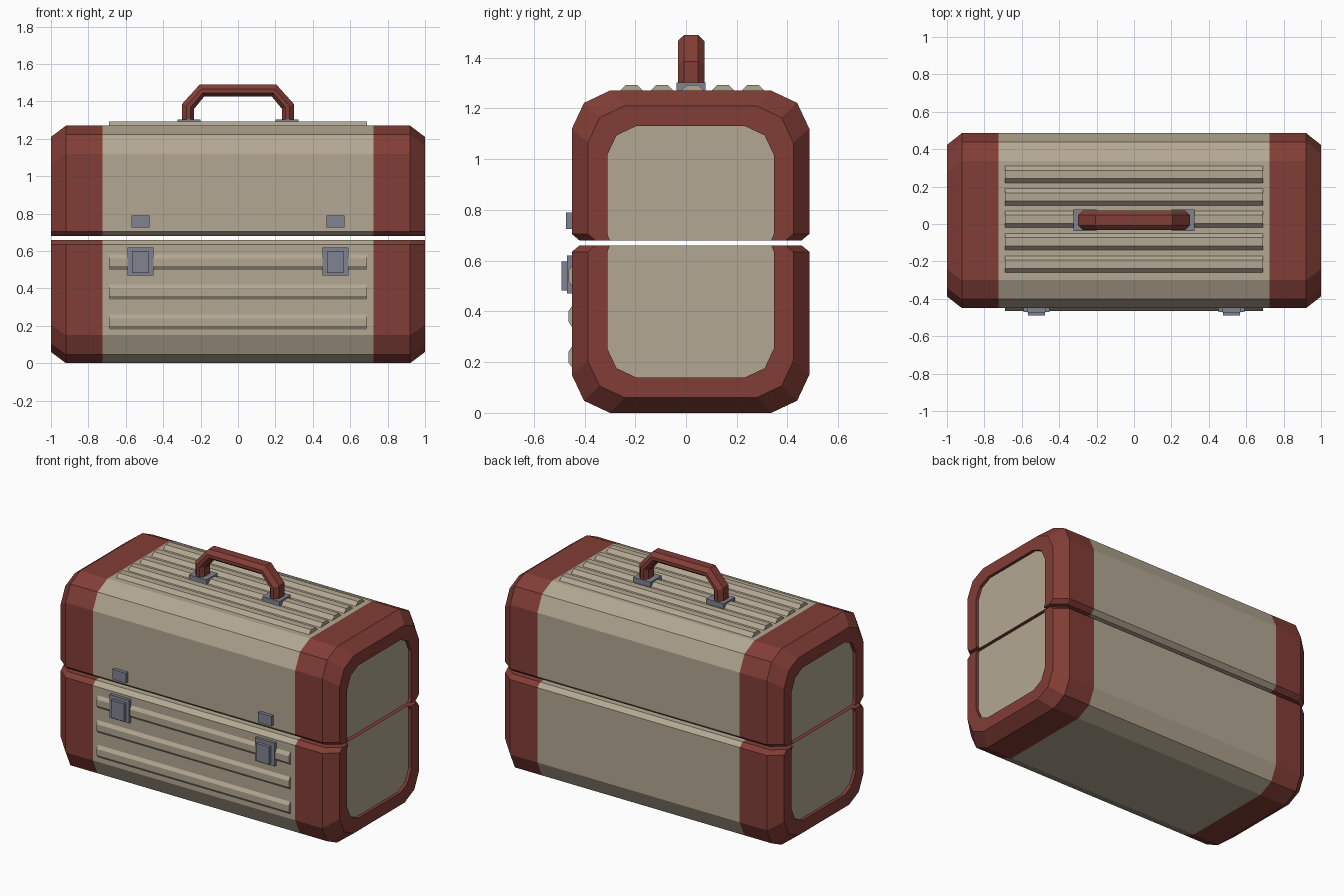
import bpy, bmesh

if "Cube" in bpy.data.objects:
    bpy.data.objects.remove(bpy.data.objects["Cube"])


def material(name, rgb):
    m = bpy.data.materials.new(name)
    m.use_nodes = True
    m.diffuse_color = (*rgb, 1)
    m.node_tree.nodes["Principled BSDF"].inputs["Base Color"].default_value = (*rgb, 1)
    return m


TAN = material("tan canvas", (0.45, 0.39, 0.29))
RED = material("red leather", (0.225, 0.047, 0.037))
STEEL = material("grey steel", (0.215, 0.23, 0.28))

MID_Y = 0.018      # centre of the body, front to back
FRONT = -0.45
TOP = 1.27


def finish(bm, name, *mats):
    bmesh.ops.recalc_face_normals(bm, faces=bm.faces[:])
    mesh = bpy.data.meshes.new(name)
    bm.to_mesh(mesh)
    bm.free()
    for m in mats:
        mesh.materials.append(m)
    ob = bpy.data.objects.new(name, mesh)
    bpy.context.collection.objects.link(ob)
    return ob


def loft(name, rings, mat):
    """Skin closed rings of points and cap both ends."""
    bm = bmesh.new()
    rows = [[bm.verts.new(p) for p in r] for r in rings]
    n = len(rows[0])
    for a, b in zip(rows, rows[1:]):
        for i in range(n):
            j = (i + 1) % n
            bm.faces.new((a[i], a[j], b[j], b[i]))
    bm.faces.new(rows[0])
    bm.faces.new(rows[-1])
    return finish(bm, name, mat)


def box(name, x, y, z, mat):
    return loft(name, [[(i, y[0], z[0]), (i, y[1], z[0]), (i, y[1], z[1]), (i, y[0], z[1])]
                       for i in x], mat)


def half_profile(half_width, far, gap, corner, lip):
    """Open section: front lip, rounded far side, back lip."""
    s = 1 if far > gap else -1
    big, small = corner, corner * 0.32
    side = [(half_width - lip, gap), (half_width, gap + s * 0.025),
            (half_width, far - s * big), (half_width - small, far - s * small),
            (half_width - big, far)]
    return [(MID_Y - w, z) for w, z in side] + [(MID_Y + w, z) for w, z in reversed(side)]


def case_half(name, far, gap):
    s = 1 if far > gap else -1
    outer = half_profile(0.468, far, gap, 0.15, 0.03)
    rim = half_profile(0.405, far - s * 0.06, gap, 0.145, 0.03)
    inner = half_profile(0.328, far - s * 0.14, gap, 0.113, 0.01)
    bm = bmesh.new()

    def row(x, profile):
        return [bm.verts.new((x, y, z)) for y, z in profile]

    def skin(a, b, mat):
        for i in range(len(a) - 1):
            bm.faces.new((a[i], a[i + 1], b[i + 1], b[i])).material_index = mat

    # Middle body
    seams = {side: row(side * 0.725, outer) for side in (-1, 1)}
    skin(seams[-1], seams[1], 0)
    bm.faces.new((seams[-1][0], seams[-1][-1], seams[1][-1], seams[1][0]))
    # Red end frames with recessed tan panels
    for side, seam in seams.items():
        rows = [seam, row(side * 0.92, outer), row(side, rim),
                row(side, inner), row(side * 0.98, inner)]
        for a, b in zip(rows, rows[1:]):
            skin(a, b, 1)
        bm.faces.new(rows[-1]).material_index = 0
        lip = [r[0] for r in rows] + [r[-1] for r in reversed(rows)]
        bm.faces.new(lip).material_index = 1
    return finish(bm, name, TAN, RED)


case_half("lower_case", 0, 0.66)
case_half("upper_case", TOP, 0.68)

# Raised ribs on the lid and the lower front
RIB = [(-0.045, -0.01), (-0.045, 0), (-0.022, 1), (0.022, 1), (0.045, 0), (0.045, -0.01)]
for k in range(5):
    c = 0.025 + (k - 2) * 0.12
    loft(f"lid_rib_{k + 1}", [[(x, c + u, TOP + v * 0.023) for u, v in RIB]
                              for x in (-0.69, 0.69)], TAN)
for k in range(3):
    c = 0.22 + k * 0.16
    loft(f"front_rib_{k + 1}", [[(x, FRONT - v * 0.014, c + u * 0.9) for u, v in RIB]
                                for x in (-0.69, 0.69)], TAN)

# Latches and handle mounts
for side, label in ((-1, "right"), (1, "left")):
    c = side * 0.521

    def span(w):
        return (c - w, c + w)

    box(f"{label}_latch_catch", span(0.048), (-0.472, -0.44), (0.725, 0.79), STEEL)
    box(f"{label}_latch_plate", span(0.07), (-0.47, -0.44), (0.47, 0.62), STEEL)
    box(f"{label}_latch_lever", span(0.046), (-0.49, -0.46), (0.483, 0.597), STEEL)
    m = side * 0.262
    box(f"{label}_handle_mount", (m - 0.062, m + 0.062), (-0.037, 0.077), (1.265, 1.302), STEEL)

# Handle: outer and inner path points, swept with a chamfered section
PATH = [((0.3, 1.295), (0.235, 1.295)), ((0.3, 1.385), (0.235, 1.36)),
        ((0.205, 1.49), (0.18, 1.427))]
PATH = [((-a, b), (-c, d)) for (a, b), (c, d) in PATH] + PATH[::-1]
SECTION = [(-0.052, 0.3), (-0.052, 0.62), (-0.027, 1), (0.027, 1),
           (0.052, 0.62), (0.052, 0.3), (0.027, 0), (-0.027, 0)]
loft("handle", [[(i[0] + (o[0] - i[0]) * t, 0.02 + y, i[1] + (o[1] - i[1]) * t)
                 for y, t in SECTION] for o, i in PATH], RED)
